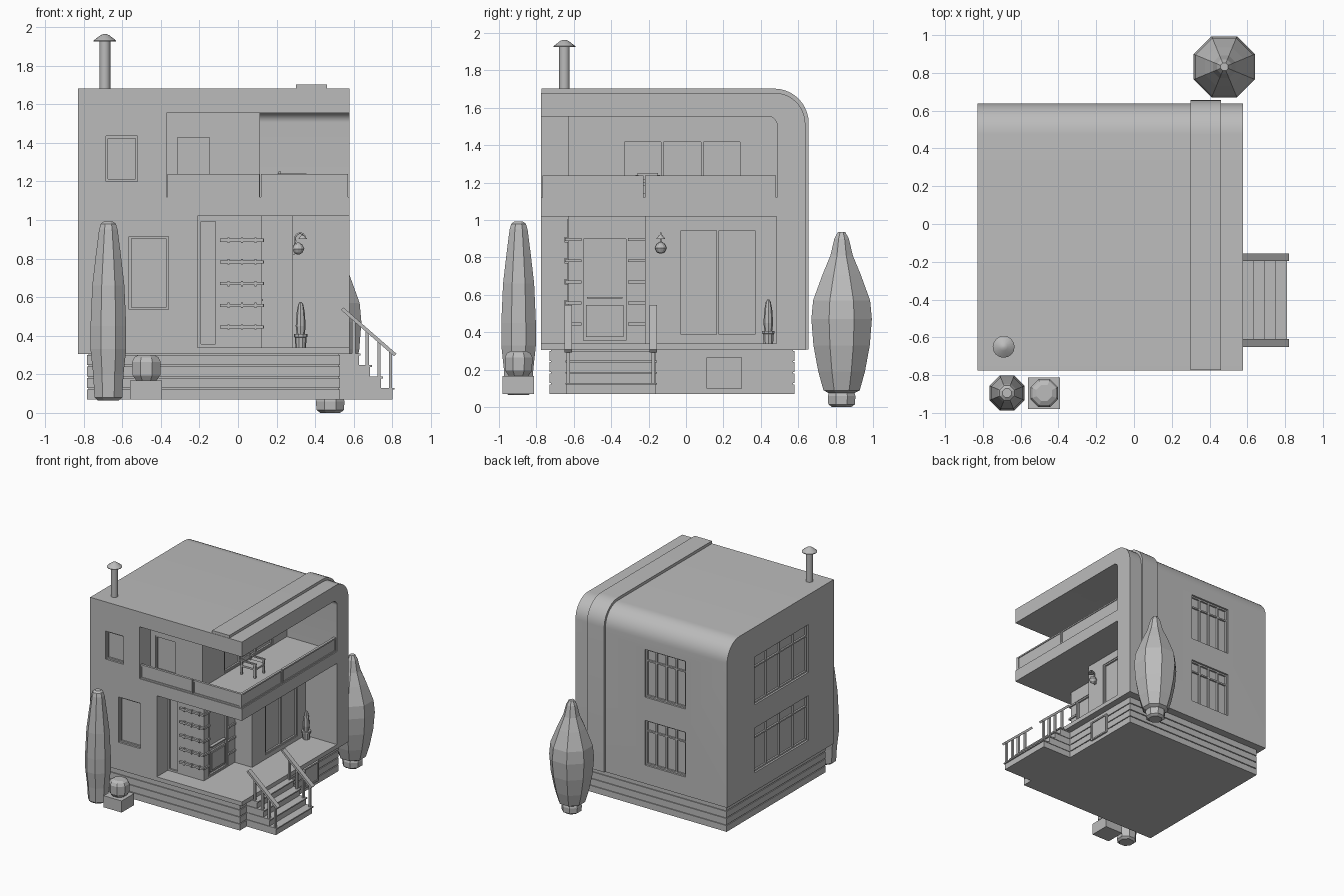
import bpy, bmesh, math
from mathutils import Vector

if "Cube" in bpy.data.objects:
    bpy.data.objects.remove(bpy.data.objects["Cube"])

grey = bpy.data.materials.new("plain grey")
grey.diffuse_color = (0.5, 0.5, 0.5, 1)
grey.use_nodes = True
grey.node_tree.nodes["Principled BSDF"].inputs["Base Color"].default_value = grey.diffuse_color


def finish(name, bm, smooth=False):
    bmesh.ops.recalc_face_normals(bm, faces=bm.faces)
    me = bpy.data.meshes.new(name)
    bm.to_mesh(me)
    bm.free()
    me.materials.append(grey)
    ob = bpy.data.objects.new(name, me)
    bpy.context.collection.objects.link(ob)
    if smooth:
        smooth_by_angle(ob)
    return ob


def smooth_by_angle(ob):
    bpy.ops.object.select_all(action='DESELECT')
    ob.select_set(True)
    bpy.context.view_layer.objects.active = ob
    bpy.ops.object.shade_smooth_by_angle(angle=math.radians(30))


def prism(name, pts, z0, z1, fillet=None, segs=10):
    """Extrude a plan outline upwards; fillet=(y, radius) rounds the top edge at that y."""
    bm = bmesh.new()
    f = bm.faces.new([bm.verts.new((x, y, z0)) for x, y in pts])
    new = bmesh.ops.extrude_face_region(bm, geom=[f])["geom"]
    bmesh.ops.translate(bm, vec=(0, 0, z1 - z0), verts=[v for v in new if isinstance(v, bmesh.types.BMVert)])
    if fillet:
        edges = [e for e in bm.edges if all(abs(v.co.y - fillet[0]) < 1e-4 and abs(v.co.z - z1) < 1e-4 for v in e.verts)]
        bmesh.ops.bevel(bm, geom=edges, offset=fillet[1], segments=segs, profile=0.5, affect='EDGES')
    return finish(name, bm)


def box(name, x0, x1, y0, y1, z0, z1, fillet=None):
    return prism(name, [(x0, y0), (x1, y0), (x1, y1), (x0, y1)], z0, z1, fillet)


def lathe(name, x, y, prof, n=8, turn=0.0, smooth=False):
    """Solid of revolution from (radius, z) pairs."""
    bm = bmesh.new()
    rings = [[bm.verts.new((x + r * math.cos(turn + i * math.tau / n), y + r * math.sin(turn + i * math.tau / n), z))
              for i in range(n)] for r, z in prof]
    for a, b in zip(rings, rings[1:]):
        for i in range(n):
            bm.faces.new((a[i], a[(i + 1) % n], b[(i + 1) % n], b[i]))
    bm.faces.new(rings[0])
    bm.faces.new(rings[-1])
    return finish(name, bm, smooth)


def wall_box(name, face, pos, a0, a1, d0, d1, z0, z1):
    """Box on a wall: face is axis and sign, a is along the wall, d is outwards."""
    s = 1 if face[1] == '+' else -1
    p0, p1 = sorted((pos + s * d0, pos + s * d1))
    return box(name, p0, p1, a0, a1, z0, z1) if face[0] == 'x' else box(name, a0, a1, p0, p1, z0, z1)


cutters = []


def window(name, face, pos, a0, a1, z0, z1, panes=1, transom=False, depth=0.03):
    cutters.append(wall_box("cutter", face, pos, a0, a1, -depth, 0.05, z0, z1))
    t, d = 0.012, (-depth - 0.004, -depth + 0.014)
    for k, (u, v) in enumerate(((a0, a0 + t), (a1 - t, a1))):
        wall_box(f"{name}_side_{k}", face, pos, u, v, *d, z0, z1)
    for k, (u, v) in enumerate(((z0, z0 + t), (z1 - t, z1))):
        wall_box(f"{name}_rail_{k}", face, pos, a0, a1, *d, u, v)
    for k in range(1, panes):
        u = a0 + (a1 - a0) * k / panes
        wall_box(f"{name}_mullion_{k}", face, pos, u - t / 2, u + t / 2, *d, z0, z1)
    if transom:
        u = z0 + (z1 - z0) * 0.74
        wall_box(f"{name}_transom", face, pos, a0, a1, *d, u, u + t)


# House shell, roof band and the two corner recesses
house = box("house_shell", -0.828, 0.578, -0.775, 0.638, 0.305, 1.68, (0.638, 0.165))
band = box("roof_band", 0.30, 0.46, -0.772, 0.656, 0.308, 1.703, (0.656, 0.185))
recesses = [
    prism("upper_recess", [(-0.37, -1), (0.8, -1), (0.8, 0.487), (0.113, 0.487), (0.113, -0.63), (-0.37, -0.63)],
          1.12, 1.555, (0.487, 0.05)),
    prism("lower_recess", [(-0.21, -1), (0.8, -1), (0.8, 0.485), (0.285, 0.485), (0.285, -0.22),
                           (0.125, -0.22), (0.125, -0.63), (-0.21, -0.63)], 0.34, 1.02)]

# Windows and doors
window("front_upper_window", 'y-', -0.775, -0.685, -0.52, 1.20, 1.435)
window("front_lower_window", 'y-', -0.775, -0.565, -0.36, 0.535, 0.915)
for lvl, z0, z1 in (("lower", 0.46, 0.835), ("upper", 1.03, 1.43)):
    window(f"back_{lvl}_window", 'y+', 0.638, -0.44, -0.065, z0, z1, 4, True)
    window(f"left_{lvl}_window", 'x-', -0.828, -0.44, 0.275, z0, z1, 4, True)
window("balcony_front_window", 'y-', -0.63, -0.325, -0.135, 1.15, 1.44, 1, False, 0.02)
window("balcony_side_window", 'x+', 0.113, -0.34, 0.30, 1.13, 1.43, 3, False, 0.02)
window("sliding_door", 'x+', 0.285, -0.04, 0.38, 0.375, 0.955, 2, False, 0.02)
window("entry_door", 'x+', 0.125, -0.56, -0.31, 0.345, 0.91, 1, False, 0.02)
window("entry_side_panel", 'y-', -0.63, -0.205, -0.105, 0.345, 1.005, 1, False, 0.01)


def cut(ob, tools):
    for c in tools:
        m = ob.modifiers.new("cut", 'BOOLEAN')
        m.operation, m.solver, m.object = 'DIFFERENCE', 'EXACT', c
    dg = bpy.context.evaluated_depsgraph_get()
    me = bpy.data.meshes.new_from_object(ob.evaluated_get(dg))
    ob.modifiers.clear()
    ob.data = me
    me.materials.clear()
    me.materials.append(grey)
    smooth_by_angle(ob)


cut(band, recesses)
cut(house, recesses + cutters)
for c in recesses + cutters:
    bpy.data.objects.remove(c)

# Entry door lower panel and handle bar
wall_box("door_lower_panel", 'x+', 0.105, -0.535, -0.335, 0, 0.014, 0.375, 0.545)
wall_box("door_panel_inner", 'x+', 0.119, -0.52, -0.35, 0, 0.006, 0.39, 0.53)
wall_box("door_bar", 'x+', 0.105, -0.53, -0.34, 0, 0.025, 0.58, 0.59)

# Slats wrapping the entry corner
for k in range(5):
    z = 0.445 + k * 0.1125
    box(f"front_slat_{k}", -0.093, 0.133, -0.648, -0.625, z - 0.008, z + 0.008)
    for j in range(3):
        x = -0.05 + j * 0.07
        box(f"slat_clip_{k}_{j}", x - 0.005, x + 0.005, -0.65, -0.625, z - 0.014, z + 0.014)
    box(f"side_slat_a_{k}", 0.115, 0.136, -0.64, -0.56, z - 0.008, z + 0.008)
    box(f"side_slat_b_{k}", 0.115, 0.136, -0.31, -0.22, z - 0.008, z + 0.008)

# Plinth with grooves
box("plinth_core", -0.775, 0.52, -0.722, 0.572, 0.072, 0.306)
for k in range(4):
    z = 0.07 + k * 0.059
    box(f"plinth_board_{k}", -0.783, 0.528, -0.73, 0.58, z, z + 0.052)
for k, g in enumerate((0, 0.013)):
    box(f"plinth_vent_{k}", 0.52, 0.538 - g / 3 if k else 0.534, 0.11 + g, 0.30 - g, 0.10 + g, 0.265 - g)
for k, (y0, y1, z0, z1) in enumerate(((0.11, 0.122, 0.1, 0.265), (0.288, 0.3, 0.1, 0.265),
                                      (0.11, 0.3, 0.1, 0.112), (0.11, 0.3, 0.253, 0.265))):
    box(f"vent_frame_{k}", 0.52, 0.542, y0, y1, z0, z1)

# Stairs
for k in range(4):
    x1, z1 = 0.80 - k * 0.058, 0.13 + k * 0.059
    box(f"step_{k}", 0.52, x1, -0.64, -0.16, 0.07 if k == 0 else z1 - 0.062, z1 - 0.01)
    box(f"tread_{k}", 0.52, x1 + 0.01, -0.645, -0.155, z1 - 0.01, z1)

# Stair rails with posts
for side, y in (("front", -0.63), ("back", -0.175)):
    bm = bmesh.new()
    a, b = Vector((0.54, y, 0.54)), Vector((0.815, y, 0.30))
    bmesh.ops.create_cube(bm, size=1)
    bmesh.ops.scale(bm, vec=((b - a).length, 0.04, 0.018), verts=bm.verts)
    rail = finish(f"{side}_handrail", bm)
    rail.location = (a + b) / 2
    rail.rotation_euler = (0, math.atan2(a.z - b.z, b.x - a.x), 0)
    for k, (x, z0) in enumerate(((0.60, 0.30), (0.67, 0.24), (0.73, 0.18), (0.79, 0.12))):
        box(f"{side}_rail_post_{k}", x - 0.008, x + 0.008, y - 0.01, y + 0.01, z0, 0.54 - (x - 0.54) * 0.873)

# Balcony balustrade: plates with frames
for face, pos, spans in (('y-', -0.768, ((-0.365, 0.112), (0.12, 0.568))),
                         ('x+', 0.571, ((-0.768, -0.228), (-0.22, 0.48)))):
    for k, (a0, a1) in enumerate(spans):
        n = f"balcony_{'front' if face[0] == 'y' else 'side'}_{k}"
        wall_box(n + "_plate", face, pos, a0, a1, -0.014, -0.006, 1.118, 1.23)
        for j, (z0, z1) in enumerate(((1.12, 1.132), (1.225, 1.237))):
            wall_box(f"{n}_bar_{j}", face, pos, a0, a1, -0.02, 0, z0, z1)
        for j, u in enumerate((a0, a1 - 0.01)):
            wall_box(f"{n}_post_{j}", face, pos, u, u + 0.01, -0.02, 0, 1.12, 1.237)

# Balcony chair
box("chair_seat", 0.21, 0.35, -0.27, -0.14, 1.185, 1.20)
for k, (x, y) in enumerate(((0.21, -0.27), (0.335, -0.27), (0.21, -0.155), (0.335, -0.155))):
    box(f"chair_leg_{k}", x, x + 0.015, y, y + 0.015, 1.12, 1.24)
for k, y in enumerate((-0.27, -0.155)):
    box(f"chair_arm_{k}", 0.205, 0.355, y, y + 0.015, 1.23, 1.24)
box("chair_back", 0.21, 0.222, -0.26, -0.15, 1.215, 1.252)

# Chimney
lathe("chimney_pipe", -0.69, -0.65, [(0.028, 1.67), (0.028, 1.94)], 16, 0, True)
lathe("chimney_cap", -0.69, -0.65, [(0.058, 1.925), (0.058, 1.93), (0.022, 1.958), (0.006, 1.964)], 16, 0, True)

# Wall lamp: plate, curved arm, shade
lamp = box("lamp_plate", 0.28, 0.295, -0.145, -0.125, 0.82, 0.87)
cu = bpy.data.curves.new("lamp_arm", 'CURVE')
cu.dimensions, cu.bevel_depth, cu.bevel_resolution = '3D', 0.005, 1
sp = cu.splines.new('POLY')
path = [(0.29, 0.845), (0.298, 0.89)] + [(0.322 + 0.026 * math.cos(t), 0.905 + 0.026 * math.sin(t))
                                        for t in (math.pi * (1 - i / 7) for i in range(8))]
sp.points.add(len(path) - 1)
for p, (x, z) in zip(sp.points, path):
    p.co = (x, -0.135, z, 1)
cu.materials.append(grey)
bpy.context.collection.objects.link(bpy.data.objects.new("lamp_arm", cu))
lathe("lamp_shade", 0.335, -0.135, [(0.024, 0.9), (0.008, 0.92)], 12)
lathe("lamp_globe", 0.312, -0.135, [(0.006, 0.82), (0.022, 0.83), (0.032, 0.85), (0.022, 0.872), (0.006, 0.882)], 12)

# Potted cactus beside the sliding door
lathe("cactus_pot", 0.325, 0.44, [(0.027, 0.34), (0.031, 0.392), (0.036, 0.394), (0.036, 0.408)], 10)
lathe("cactus", 0.325, 0.44, [(0.02, 0.4), (0.026, 0.45), (0.021, 0.52), (0.014, 0.56), (0.006, 0.574)])

# Garden: two clipped trees and a bush on a planter, all eight-sided
t8 = math.pi / 8
lathe("front_tree", -0.672, -0.895, [(0.06, 0.065), (0.078, 0.08), (0.085, 0.2), (0.1, 0.33), (0.1, 0.45), (0.09, 0.66),
                                     (0.07, 0.82), (0.052, 0.95), (0.042, 0.98), (0.025, 0.992)], 8, t8)
lathe("back_tree_base", 0.478, 0.832, [(0.055, 0.0), (0.077, 0.015), (0.08, 0.06), (0.07, 0.09)], 8, t8)
lathe("back_tree", 0.478, 0.832, [(0.075, 0.075), (0.105, 0.09), (0.135, 0.19), (0.163, 0.33), (0.175, 0.47), (0.165, 0.57),
                                  (0.11, 0.71), (0.065, 0.81), (0.042, 0.9), (0.022, 0.935)], 8, t8)
box("planter_box", -0.56, -0.393, -0.98, -0.813, 0.07, 0.167)
lathe("round_bush", -0.475, -0.895, [(0.055, 0.165), (0.078, 0.195), (0.08, 0.265), (0.068, 0.288), (0.045, 0.3)], 8, t8)
